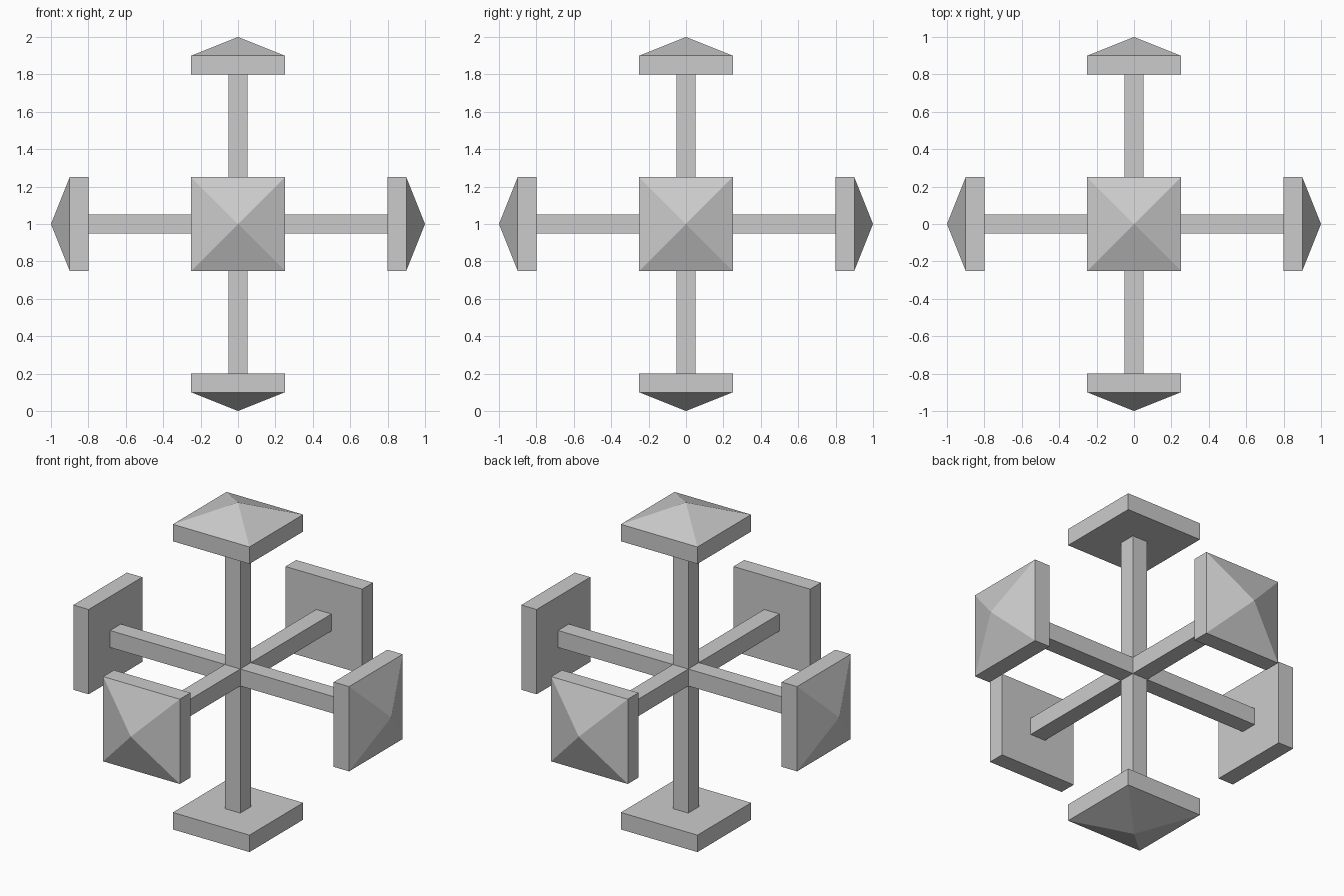
import bpy, bmesh
from mathutils import Vector, Matrix

if "Cube" in bpy.data.objects:
    bpy.data.objects.remove(bpy.data.objects["Cube"])

CENTRE = Vector((0, 0, 1))

grey = bpy.data.materials.new("light_grey")
grey.diffuse_color = (0.6, 0.6, 0.6, 1)
grey.use_nodes = True
grey.node_tree.nodes["Principled BSDF"].inputs["Base Color"].default_value = grey.diffuse_color


def add_object(name, bm, matrix):
    """Place the mesh along its direction and make it an object."""
    bm.transform(Matrix.Translation(CENTRE) @ matrix)
    bmesh.ops.recalc_face_normals(bm, faces=bm.faces)
    mesh = bpy.data.meshes.new(name)
    bm.to_mesh(mesh)
    bm.free()
    mesh.materials.append(grey)
    bpy.context.collection.objects.link(bpy.data.objects.new(name, mesh))


def bar(name, matrix):
    """Square bar running through the centre, along local z."""
    bm = bmesh.new()
    bmesh.ops.create_cube(bm, size=1, matrix=Matrix.Diagonal((0.1, 0.1, 1.6, 1)))
    add_object(name, bm, matrix)


def cap(name, matrix):
    """Square plate with a shallow pyramid on its outer face."""
    bm = bmesh.new()
    bmesh.ops.create_cube(bm, size=1, matrix=Matrix.Translation((0, 0, 0.85))
                          @ Matrix.Diagonal((0.5, 0.5, 0.1, 1)))
    outer = max(bm.faces, key=lambda f: f.calc_center_median().z)
    poked = bmesh.ops.poke(bm, faces=[outer])
    poked["verts"][0].co = (0, 0, 1)
    add_object(name, bm, matrix)


def turn(direction):
    return Vector((0, 0, 1)).rotation_difference(Vector(direction)).to_matrix().to_4x4()


# Three crossing bars
for name, d in (("cross_bar", (1, 0, 0)), ("depth_bar", (0, 1, 0)), ("upright_bar", (0, 0, 1))):
    bar(name, turn(d))

# Six pointed end caps
for name, m in (("right_cap", turn((1, 0, 0))), ("left_cap", turn((-1, 0, 0))),
                ("back_cap", turn((0, 1, 0))), ("front_cap", turn((0, -1, 0))),
                ("top_cap", Matrix.Identity(4)),
                ("bottom_cap", Matrix.Rotation(3.14159265, 4, 'X'))):
    cap(name, m)
